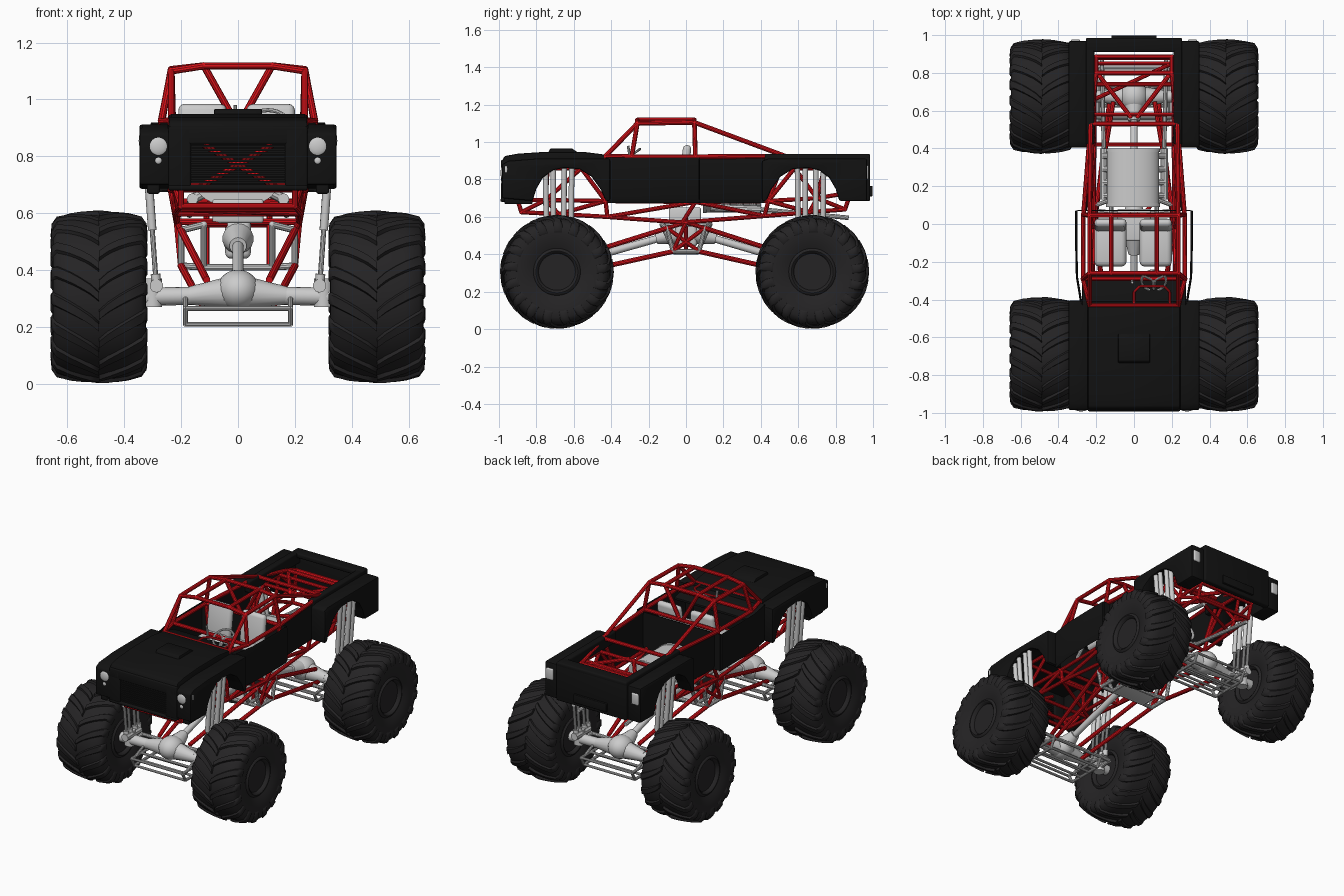
import bpy, bmesh
from math import sin, cos, pi, radians
from mathutils import Vector, Matrix

if "Cube" in bpy.data.objects:
    bpy.data.objects.remove(bpy.data.objects["Cube"])


def material(name, c):
    m = bpy.data.materials.new(name)
    m.diffuse_color = (*c, 1)
    m.use_nodes = True
    m.node_tree.nodes["Principled BSDF"].inputs["Base Color"].default_value = m.diffuse_color
    return m


BLACK = material("black_paint", (0.006, 0.006, 0.006))
RUBBER = material("rubber", (0.018, 0.017, 0.018))
RED = material("red_tube", (0.72, 0.006, 0.01))


def finish(name, bm, mat=None, angle=35):
    bmesh.ops.recalc_face_normals(bm, faces=bm.faces)
    for f in bm.faces:
        f.smooth = True
    for e in bm.edges:
        e.smooth = e.calc_face_angle(0) < radians(angle)
    me = bpy.data.meshes.new(name)
    bm.to_mesh(me)
    bm.free()
    ob = bpy.data.objects.new(name, me)
    bpy.context.collection.objects.link(ob)
    if mat:
        me.materials.append(mat)
    return ob


def box(name, lo, hi, mat=None, bevel=0.008, rot=0):
    lo, hi = Vector(map(min, lo, hi)), Vector(map(max, lo, hi))
    bm = bmesh.new()
    bmesh.ops.create_cube(bm, size=1)
    bmesh.ops.scale(bm, vec=hi - lo, verts=bm.verts)
    if bevel:
        bmesh.ops.bevel(bm, geom=bm.edges[:], offset=bevel, segments=3, profile=0.5, affect='EDGES')
    bmesh.ops.transform(bm, matrix=Matrix.Translation((lo + hi) / 2) @ Matrix.Rotation(rot, 4, 'X'), verts=bm.verts)
    return finish(name, bm, mat)


def prism(name, pts, x0, x1, mat=None, bevel=0.008):
    """Extrude a (y, z) profile along x."""
    bm = bmesh.new()
    f = bm.faces.new([bm.verts.new((x0, y, z)) for y, z in pts])
    r = bmesh.ops.extrude_face_region(bm, geom=[f])
    bmesh.ops.translate(bm, vec=(x1 - x0, 0, 0), verts=[v for v in r['geom'] if isinstance(v, bmesh.types.BMVert)])
    bmesh.ops.bevel(bm, geom=[e for e in bm.edges if e.calc_face_angle(0) > 0.6],
                    offset=bevel, segments=2, profile=0.5, affect='EDGES')
    return finish(name, bm, mat)


def rod(bm, p, q, r, r2=None, n=10):
    p, q = Vector(p), Vector(q)
    d = q - p
    m = Matrix.Translation((p + q) / 2) @ d.to_track_quat('Z', 'Y').to_matrix().to_4x4()
    bmesh.ops.create_cone(bm, cap_ends=True, segments=n, radius1=r, radius2=r2 or r, depth=d.length, matrix=m)


def ball(bm, c, r, scale=(1, 1, 1)):
    m = Matrix.Translation(c) @ Matrix.Diagonal((*scale, 1))
    bmesh.ops.create_uvsphere(bm, u_segments=20, v_segments=12, radius=r, matrix=m)


def flip(p, s):
    return (p[0] * s, p[1], p[2])


def tubes(name, nodes, links, ties, r, mat):
    """Mirrored tube network: links run on both sides, a tie 'ab' crosses from left a to right b."""
    bm = bmesh.new()
    for s in (1, -1):
        for l in links.split():
            for a, b in zip(l, l[1:]):
                rod(bm, flip(nodes[a], s), flip(nodes[b], s), r)
        for k in sorted(set(links.replace(" ", ""))):
            bmesh.ops.create_icosphere(bm, subdivisions=2, radius=r * 1.02, matrix=Matrix.Translation(flip(nodes[k], s)))
    for a, b in ties.split() and [tuple(t) for t in ties.split()]:
        rod(bm, flip(nodes[a], -1), nodes[b], r)
    finish(name, bm, mat)


# Tyres: lathed carcass, chevron lugs wrapping onto the sidewall
HALF = [(.128, .001), (.128, .098), (.145, .104), (.15, .112), (.146, .122), (.140, .126), (.155, .16), (.164, .21),
        (.163, .245), (.148, .272), (.10, .284), (.05, .288)]
LUG = [(0, .289), (.03, .289), (.065, .287), (.10, .284), (.146, .274), (.163, .25), (.166, .215)]


def wheel(name, c):
    bm = bmesh.new()
    prof = HALF + [(-x, r) for x, r in reversed(HALF)]
    N = 60
    rings = [[bm.verts.new((x, -r * cos(2 * pi * i / N), r * sin(2 * pi * i / N))) for i in range(N)] for x, r in prof]
    for a, b in zip(rings, rings[1:]):
        for i in range(N):
            bm.faces.new((a[i], a[(i + 1) % N], b[(i + 1) % N], b[i]))
    for ring in (rings[0], rings[-1]):
        bm.faces.new(ring)
    for s in (1, -1):
        for k in range(17):
            base = 2 * pi * (k + (.4 if s > 0 else 0)) / 17
            prev = None
            for j, (x, r) in enumerate(LUG):
                t = j / (len(LUG) - 1)
                sec = []
                for side, h in ((-1, -.012), (-.6, .015), (.6, .015), (1, -.012)):
                    u = min(x / .16, 1)
                    a = base + .34 * u ** .8 + side * (.075 + .04 * t)
                    rr = r + h * (1 - .6 * t)
                    sec.append(bm.verts.new((s * (x + h * .3 * t), -rr * cos(a), rr * sin(a))))
                if prev:
                    for i in range(4):
                        bm.faces.new((prev[i], prev[(i + 1) % 4], sec[(i + 1) % 4], sec[i]))
                else:
                    bm.faces.new(sec)
                prev = sec
            bm.faces.new(prev)
    bmesh.ops.translate(bm, vec=c, verts=bm.verts)
    finish(name, bm, RUBBER, 50)


for tag, y in (("front", -.69), ("rear", .675)):
    d = 1 if y < 0 else -1            # direction towards the middle of the truck
    for s in (1, -1):
        wheel(tag + "_wheel", (s * .488, y, .306))
    # Axle with differential, end knuckles and tie rod
    bm = bmesh.new()
    ball(bm, (0, y, .33), .075, (1, 1.1, .95))
    rod(bm, (0, y + d * .04, .34), (0, y + d * .13, .37), .055, .03, 16)
    for s in (1, -1):
        rod(bm, (s * .04, y, .32), (s * .17, y, .31), .055, .032, 16)
        rod(bm, (s * .13, y, .31), (s * .40, y, .305), .032, n=16)
        rod(bm, (s * .287, y - .075, .345), (s * .287, y + .075, .345), .024)
        rod(bm, (s * .30, y, .27), (s * .30, y, .37), .034, n=14)
        rod(bm, (s * .30, y, .30), (s * .29, y + d * .11, .30), .014)
    rod(bm, (-.29, y + d * .11, .30), (.29, y + d * .11, .30), .011)
    finish(tag + "_axle", bm)
    # Cradle under the axle
    bm = bmesh.new()
    for z, w in ((.21, .12), (.265, .15)):
        for e in (-w, -w / 3, w / 3, w):
            rod(bm, (-.185, y + e, z), (.185, y + e, z), .008)
        for x in (-.185, .185):
            rod(bm, (x, y - w, z), (x, y + w, z), .009)
    for x in (-.185, .185):
        for e in (-1, 1):
            rod(bm, (x, y + e * .12, .21), (x, y + e * .15, .265), .009)
            rod(bm, (x, y + e * .12, .26), (x, y, .31), .009)
    finish(tag + "_axle_cradle", bm)
    # Four shock absorbers per side, in two pairs
    bm = bmesh.new()
    for s in (1, -1):
        for e in (-.055, -.018, .035, .072):
            lo, hi = Vector((s * .287, y + d * e, .345)), Vector((s * .325, y + d * e * 1.1, .86))
            rod(bm, lo, hi, .009)
            rod(bm, lo.lerp(hi, .38), hi, .015, n=12)
            rod(bm, lo, lo.lerp(hi, .08), .017, n=12)
    finish(tag + "_shocks", bm)
    # Suspension links and driveshaft
    bm = bmesh.new()
    for s in (1, -1):
        rod(bm, (s * .13, y + d * .03, .285), (s * .20, -d * .07, .415), .013)
        rod(bm, (s * .11, y + d * .03, .365), (s * .20, -d * .10, .54), .013)
    finish(tag + "_suspension_links", bm, RED)
    bm = bmesh.new()
    rod(bm, (0, y + d * .1, .36), (0, -d * .13, .49), .02, n=14)
    rod(bm, (0, -d * .16, .485), (0, -d * .05, .51), .03, .055, 18)
    finish(tag + "_driveshaft", bm)

# Lower chassis frame
F = dict(a=(.2, -.90, .69), b=(.2, -.88, .625), c=(.22, -.43, .685), d=(.22, -.42, .60), e=(.235, .05, .68),
         f=(.215, -.02, .57), g=(.22, .44, .685), h=(.21, .42, .605), i=(.2, .88, .73), j=(.2, .85, .64),
         k=(.22, -.75, .69), l=(.21, -.68, .615), m=(.22, .70, .70), n=(.21, .66, .625),
         p=(.22, -.74, .86), q=(.22, -.56, .86), r=(.22, .58, .86), s=(.22, .74, .86), t=(.12, -.92, .84),
         u=(.12, -.92, .70))
tubes("chassis_frame", F, "abldfhnjimgecka kb kl lc cd de ef eh hg gn nm mj kp pq qc qk rs rg sm rm si au",
      "aa bb cc dd ff hh ii jj ll pp rr ss ld nj tu ut", .0115, RED)
# Roll cage and bed tubes
C = dict(a=(.235, -.26, 1.10), b=(.235, .045, 1.105), c=(.12, -.26, 1.118), d=(.12, .045, 1.118),
         e=(.235, -.43, .925), f=(.27, -.29, .922), g=(.268, .05, .922), h=(.23, .53, .925), i=(.2, .885, .84),
         j=(.22, -.43, .685), k=(.235, .05, .68), l=(.21, .44, .685), m=(.2, .88, .73), n=(.2, .80, .87),
         o=(.02, .05, .94), q=(.02, .57, .86), r=(.18, .78, .86))
tubes("roll_cage", C, "ea af cd ac bd ab bg gk bh ef fg gh hn ni im ej hl do qr",
      "cc dd ee ff gg hh ii nn", .0125, RED)

# Central skid: grey trapezoid cradle with red braces, gearbox on top
S = dict(a=(.12, -.13, .56), b=(.12, -.06, .41), c=(.12, .06, .41), d=(.12, .13, .56),
         e=(.2, -.10, .54), f=(.2, -.07, .415), g=(.2, .07, .415), h=(.2, .10, .54), i=(.215, 0, .57), j=(.11, 0, .42), k=(.11, 0, .6))
tubes("centre_skid", S, "abcda fb gc ea hd efgh", "bb cc", .012, None)
tubes("centre_braces", S, "eg fh ei hi fi jk", "ad", .011, RED)
box("skid_plate", (-.12, -.06, .40), (.12, .06, .41), None, .003)
box("transfer_case", (-.045, -.06, .44), (.045, .06, .58), None, .02)
box("gearbox", (-.09, -.09, .565), (.09, .08, .65), None, .01)

# Engine behind the seats: low ribbed drum, exhausts
bm = bmesh.new()
rod(bm, (-.005, .09, .70), (-.005, .40, .70), .138, n=36)
for y in (.10, .39):
    rod(bm, (-.005, y - .01, .70), (-.005, y + .01, .70), .143, n=36)
bmesh.ops.scale(bm, vec=(1, 1, .55), space=Matrix.Translation((0, 0, -.70)), verts=bm.verts)
for s in (1, -1):
    for y in (.15, .22, .29, .36):
        rod(bm, (s * .10, y, .68), (s * .16, y, .65), .018)
    rod(bm, (s * .16, .13, .65), (s * .16, .40, .64), .02)
    rod(bm, (s * .16, .40, .64), (s * .17, .87, .595), .012)
finish("engine_and_exhaust", bm)

# Seats
for s in (1, -1):
    x = s * .12 - .005
    box("seat_cushion", (x - .085, -.225, .735), (x + .085, .02, .80), None, .026)
    box("seat_back", (x - .085, -.03, .74), (x + .085, .015, .985), None, .022, -.13)
# Steering wheel, column and lever
bm = bmesh.new()
M = Matrix.Translation((.105, -.30, .925)) @ Matrix.Rotation(radians(35), 4, 'X')
ring = [M @ Vector((.065 * cos(i * pi / 12), .065 * sin(i * pi / 12), 0)) for i in range(24)]
for i in range(24):
    rod(bm, ring[i - 1], ring[i], .007, n=8)
for i in (2, 10, 18):
    rod(bm, M @ Vector((0, 0, 0)), ring[i], .006, n=8)
rod(bm, (.105, -.30, .925), (.105, -.42, .80), .012)
rod(bm, (-.01, -.27, .75), (-.01, -.31, .98), .007)
finish("steering_wheel_and_lever", bm)
# Dash hoop
bm = bmesh.new()
pts = [(0, -.42, .925), (0, -.36, .925), (.03, -.33, .925), (.16, -.33, .925), (.19, -.36, .925), (.19, -.42, .925)]
for p, q in zip(pts, pts[1:]):
    rod(bm, p, q, .007)
finish("dash_hoop", bm, RED)

# Fenders with wheel arches
ARCH = [(-.82, .685), (-.80, .75), (-.765, .81), (-.71, .85), (-.65, .862), (-.57, .855), (-.505, .815), (-.455, .745), (-.43, .685)]
front = [(-.985, .70)] + ARCH + [(-.405, .685), (-.405, .912), (-.80, .912), (-.95, .90), (-.985, .88)]
rear = [(.968, .685)] + [(-y, z) for y, z in ARCH] + [(.405, .685), (.405, .90), (.44, .912), (.968, .912)]
for s in (1, -1):
    prism("front_fender", front, s * .238, s * .347, BLACK, .01)
    prism("rear_fender", rear, s * .245, s * .347, BLACK, .01)
    box("bed_rail", (s * .21, .42, .86), (s * .255, .975, .937), BLACK, .01)
    box("tail_light", (s * .285, .95, .80), (s * .335, .977, .875), None, .008)
    box("front_bumper_tip", (s * .275, -.97, .668), (s * .32, -.82, .71), BLACK)
    # Headlights and signals
    bm = bmesh.new()
    ball(bm, (s * .28, -.98, .835), .034, (1, .35, 1))
    ball(bm, (s * .28, -.982, .785), .013, (1, .5, 1))
    ball(bm, (s * .343, -.962, .855), .024, (.25, .4, 1))
    finish("headlight", bm)
    # Door skin and bed side
    bm = bmesh.new()
    cols = []
    for x, y in [(.285, -.42), (.308, -.28), (.312, -.1), (.312, .07), (.26, .075), (.247, .42)]:
        cols.append([bm.verts.new((s * (x - dx), y, z)) for dx, z in ((.012, .675), (.0, .70), (0, .89), (.006, .918))])
    for a, b in zip(cols, cols[1:]):
        for i in range(3):
            bm.faces.new((a[i], b[i], b[i + 1], a[i + 1]))
    bmesh.ops.solidify(bm, geom=bm.faces[:], thickness=.004)
    finish("door_and_bed_side", bm, BLACK)

# Hood, scoop, cowl, firewall, cab rear wall
prism("hood", [(-.99, .89), (-.97, .925), (-.90, .938), (-.75, .948), (-.55, .948), (-.41, .93), (-.41, .89)], -.245, .245, BLACK, .01)
prism("hood_scoop", [(-.74, .94), (-.725, .966), (-.61, .966), (-.57, .94)], -.085, .085, BLACK, .006)
prism("cowl", [(-.43, .90), (-.43, .918), (-.27, .875), (-.27, .86)], -.275, .275, BLACK, .004)
box("firewall", (-.24, -.43, .69), (.24, -.415, .91), BLACK, .003)
box("cab_rear_wall", (-.30, .068, .68), (.30, .074, .915), BLACK, 0)
# Grille surround and slats
for x in (-.205, .205):
    box("grille_side", (x - .04, -.99, .685), (x + .04, -.95, .90), BLACK)
box("grille_top", (-.245, -.99, .842), (.245, -.95, .905), BLACK)
box("grille_bottom", (-.245, -.992, .68), (.245, -.95, .70), BLACK)
for i in range(11):
    z = .708 + i * .0128
    box("grille_slat", (-.17, -.982, z - .0045), (.17, -.965, z + .0045), BLACK, 0)
# Tailgate
box("tailgate", (-.255, .945, .685), (.255, .985, .925), BLACK, .01)
box("bed_end_cap", (-.255, .91, .905), (.255, .985, .937), BLACK, .01)
box("tailgate_plate", (-.12, .98, .71), (.12, .998, .765), BLACK, .004)
